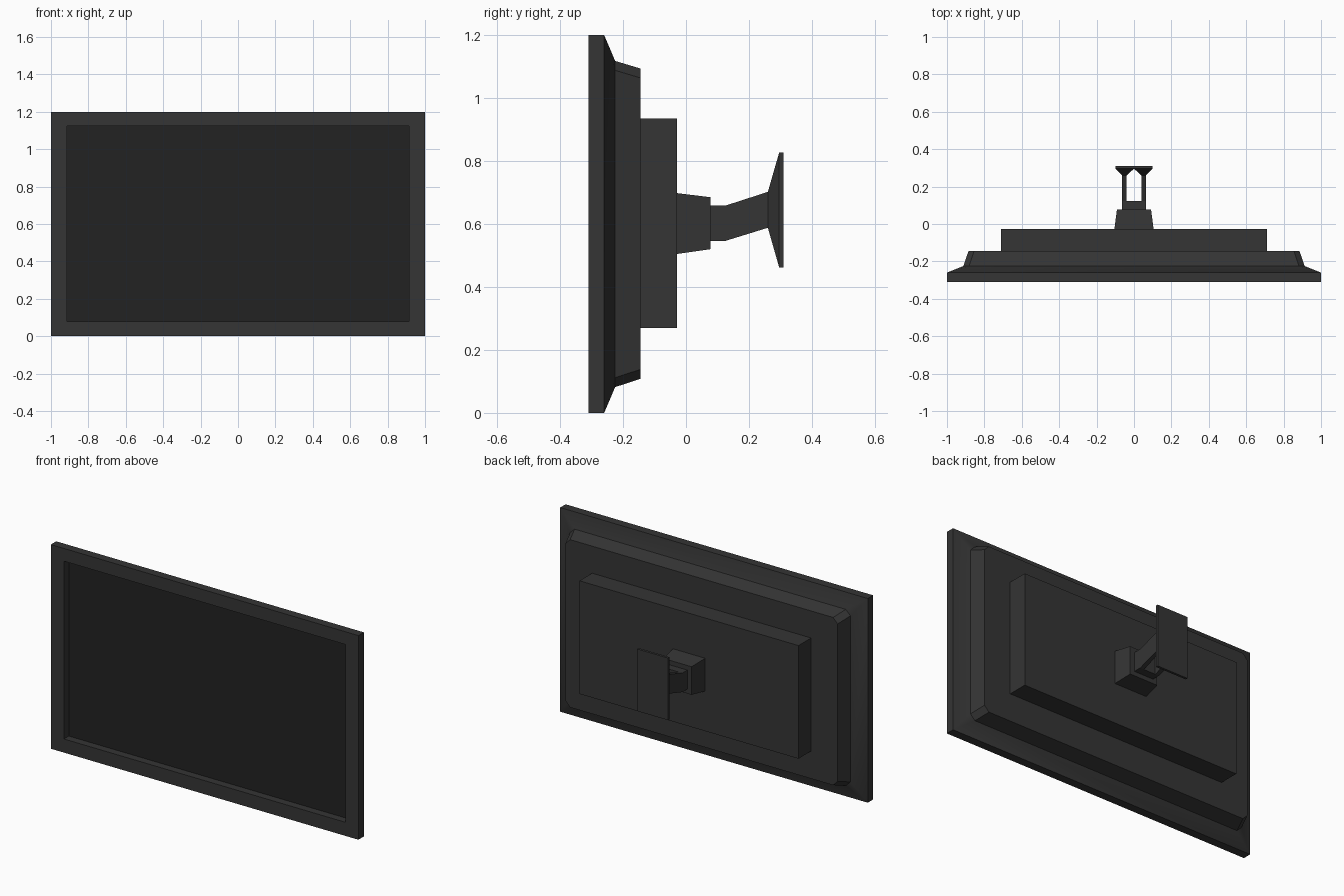
import bpy, bmesh, math

if "Cube" in bpy.data.objects:
    bpy.data.objects.remove(bpy.data.objects["Cube"])


def material(name, v):
    m = bpy.data.materials.new(name)
    m.diffuse_color = (v, v, v, 1)
    m.use_nodes = True
    m.node_tree.nodes["Principled BSDF"].inputs["Base Color"].default_value = m.diffuse_color
    return m


plastic = material("dark_plastic", 0.035)
glass = material("dark_glass", 0.016)


def loft(name, rings, mat=plastic, cap_start=True, cap_end=True):
    """Skin chamfered rectangles (y, x0, x1, z0, z1, chamfer) along y."""
    bm = bmesh.new()
    loops = []
    for y, x0, x1, z0, z1, c in rings:
        pts = [(x0 + c, z0), (x1 - c, z0), (x1, z0 + c), (x1, z1 - c),
               (x1 - c, z1), (x0 + c, z1), (x0, z1 - c), (x0, z0 + c)]
        loops.append([bm.verts.new((x, y, z)) for x, z in pts])
    for a, b in zip(loops, loops[1:]):
        for i in range(8):
            j = (i + 1) % 8
            bm.faces.new((a[i], a[j], b[j], b[i]))
    if cap_start:
        bm.faces.new(loops[0][::-1])
    if cap_end:
        bm.faces.new(loops[-1])
    bmesh.ops.remove_doubles(bm, verts=bm.verts, dist=1e-5)
    bmesh.ops.recalc_face_normals(bm, faces=bm.faces)
    me = bpy.data.meshes.new(name)
    bm.to_mesh(me)
    bm.free()
    me.materials.append(mat)
    ob = bpy.data.objects.new(name, me)
    bpy.context.collection.objects.link(ob)
    return ob


# Bezel, recess walls and stepped back shell
housing = loft("housing", [
    (-0.265, -0.915, 0.915, 0.08, 1.125, 0),
    (-0.31, -0.915, 0.915, 0.08, 1.125, 0),
    (-0.31, -1, 1, 0, 1.2, 0),
    (-0.26, -1, 1, 0, 1.2, 0),
    (-0.225, -0.912, 0.912, 0.082, 1.118, 0.03),
    (-0.145, -0.885, 0.885, 0.108, 1.094, 0.03),
])
bpy.context.view_layer.objects.active = housing
housing.select_set(True)
bpy.ops.object.shade_smooth_by_angle(angle=math.radians(25))

# The start cap of the housing is the screen surface
housing.data.materials.append(glass)
for p in housing.data.polygons:
    if all(abs(housing.data.vertices[v].co.y + 0.265) < 1e-4 for v in p.vertices):
        p.material_index = 1

# Electronics box on the back
loft("rear_box", [(y, -0.712, 0.712, 0.27, 0.935, 0) for y in (-0.145, -0.028)])

# Tapered mount and hinge block
loft("mount_block", [(-0.028, -0.105, 0.105, 0.505, 0.698, 0),
                     (0.078, -0.091, 0.091, 0.52, 0.685, 0)])
loft("hinge_block", [(y, -0.063, 0.063, 0.546, 0.658, 0) for y in (0.078, 0.124)])

# Twin arms flaring out into the wall plate
for side, s in (("left", -1), ("right", 1)):
    def ring(y, a, b, z0, z1):
        return (y, min(s * a, s * b), max(s * a, s * b), z0, z1, 0)
    loft("arm_" + side, [ring(0.124, 0.039, 0.063, 0.546, 0.658),
                         ring(0.26, 0.039, 0.063, 0.588, 0.702),
                         ring(0.296, 0.0, 0.1, 0.462, 0.827)])

# Wall plate
loft("wall_plate", [(y, -0.1, 0.1, 0.462, 0.827, 0) for y in (0.296, 0.31)])
